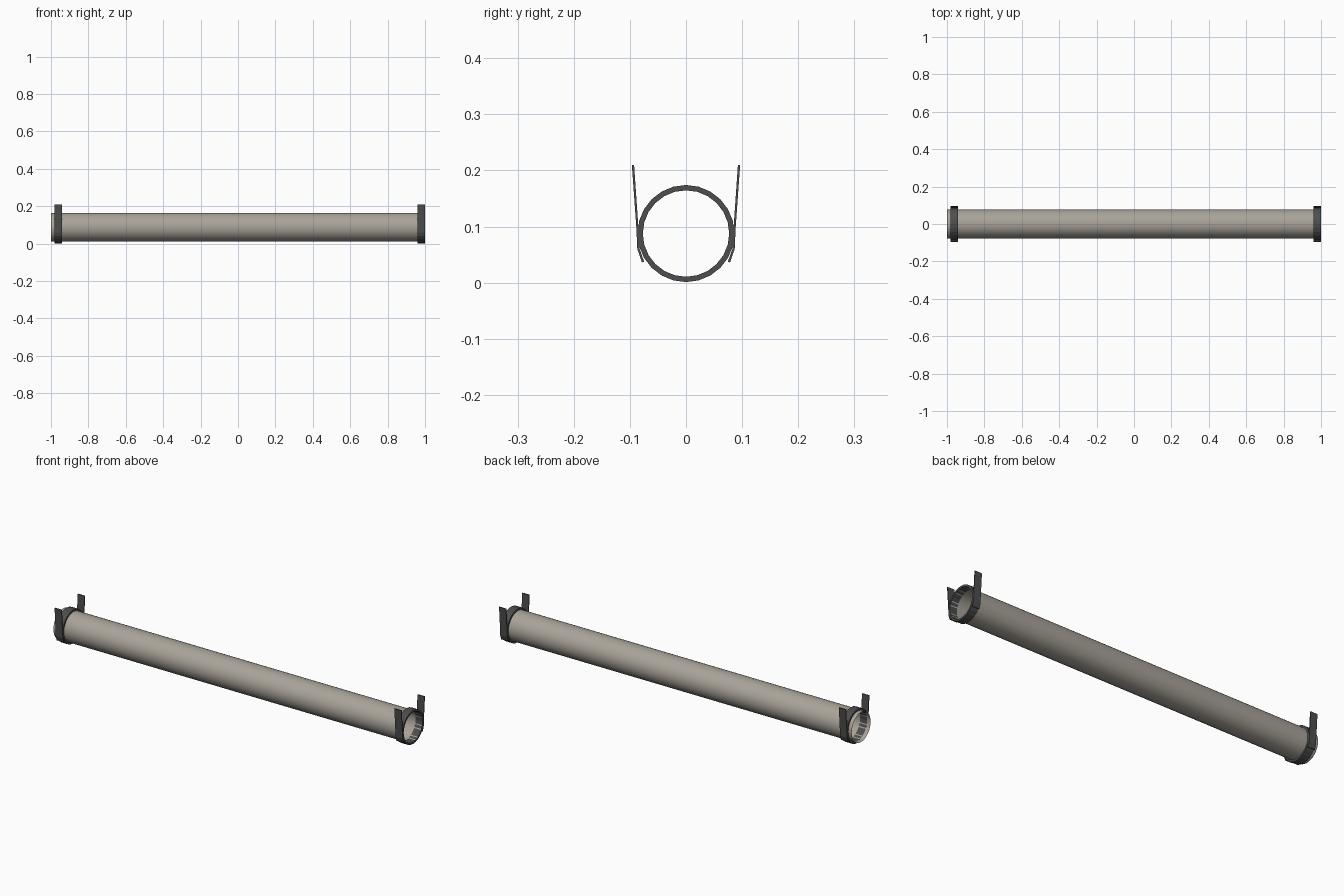
import bpy, bmesh, math

if "Cube" in bpy.data.objects:
    bpy.data.objects.remove(bpy.data.objects["Cube"])

CZ = 0.0875          # height of the pipe axis
PIPE_R = 0.077
COLLAR_R = 0.0865


def material(name, rgb):
    m = bpy.data.materials.new(name)
    m.diffuse_color = (*rgb, 1.0)
    m.use_nodes = True
    m.node_tree.nodes["Principled BSDF"].inputs["Base Color"].default_value = m.diffuse_color
    return m


PIPE_MAT = material("warm grey plastic", (0.40, 0.37, 0.32))
METAL_MAT = material("dark metal", (0.075, 0.075, 0.075))


def sweep_x(name, profile, x0, x1, closed, capped, mat):
    """Extrude a (y, z) outline along x."""
    bm = bmesh.new()
    a = [bm.verts.new((x0, y, z)) for y, z in profile]
    b = [bm.verts.new((x1, y, z)) for y, z in profile]
    n = len(profile)
    for i in range(n if closed else n - 1):
        j = (i + 1) % n
        bm.faces.new((a[i], a[j], b[j], b[i]))
    if capped:
        bm.faces.new(a[::-1])
        bm.faces.new(b)
    bmesh.ops.recalc_face_normals(bm, faces=bm.faces)
    return finish(name, bm, mat)


def finish(name, bm, mat):
    me = bpy.data.meshes.new(name)
    bm.to_mesh(me)
    bm.free()
    me.materials.append(mat)
    ob = bpy.data.objects.new(name, me)
    bpy.context.collection.objects.link(ob)
    return ob


def circle(r, n):
    return [(r * math.cos(2 * math.pi * i / n), CZ + r * math.sin(2 * math.pi * i / n))
            for i in range(n)]


def collar(name, x0, x1, n=24):
    """Flat-sided band with a hollow middle."""
    bm = bmesh.new()
    rings = []
    for x, r in ((x0, PIPE_R), (x0, COLLAR_R), (x1, COLLAR_R), (x1, PIPE_R)):
        rings.append([bm.verts.new((x, y, z)) for y, z in circle(r, n)])
    for k in range(4):
        p, q = rings[k], rings[(k + 1) % 4]
        for i in range(n):
            j = (i + 1) % n
            bm.faces.new((p[i], p[j], q[j], q[i]))
    bmesh.ops.recalc_face_normals(bm, faces=bm.faces)
    return finish(name, bm, METAL_MAT)


# thin-walled open pipe
pipe = sweep_x("pipe", circle(PIPE_R, 32), -1.0, 0.998, True, False, PIPE_MAT)
for p in pipe.data.polygons:
    p.use_smooth = True

# hanger collars, each with a pair of upright straps
outer = [(0.0965, 0.21), (0.0885, 0.098), (0.0868, 0.060), (0.0785, 0.036)]
inner = [(0.0745, 0.037), (0.0830, 0.061), (0.0848, 0.098), (0.0925, 0.21)]
for end, x0, x1 in (("left", -0.98, -0.94), ("right", 0.96, 1.0)):
    collar(end + "_collar", x0, x1)
    for side, s in (("front", -1), ("back", 1)):
        outline = [(s * y, z) for y, z in outer + inner]
        sweep_x(f"{end}_{side}_strap", outline, x0, x1, True, True, METAL_MAT)
